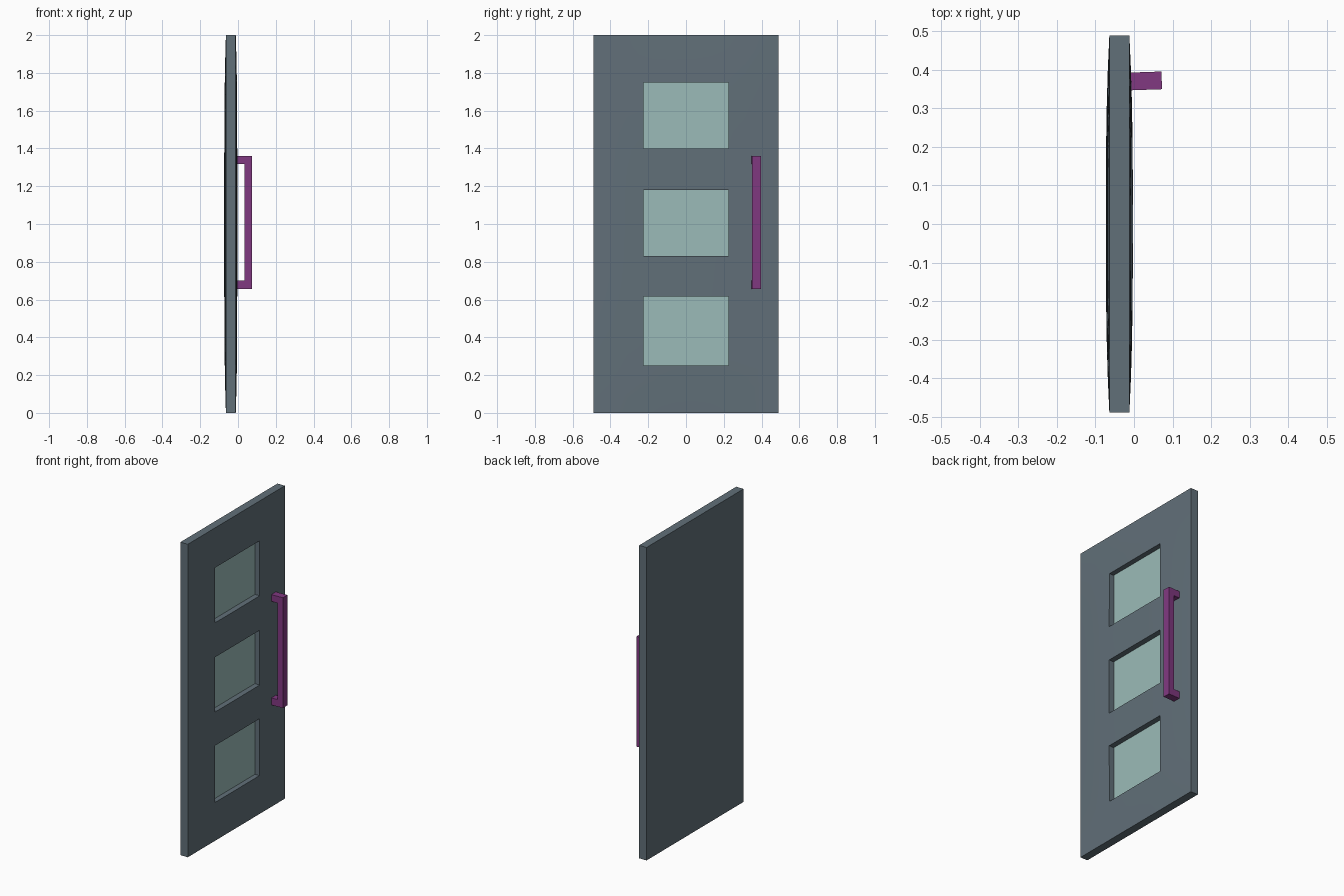
import bpy, bmesh, math
from mathutils import Matrix, Vector

if "Cube" in bpy.data.objects:
    bpy.data.objects.remove(bpy.data.objects["Cube"])

W, H = 0.49, 2.0                 # half width, height
MID, EDGE_T, BULGE = -0.038, 0.026, 0.009
PANE_Y = 0.225
PANES = [(0.25, 0.615), (0.83, 1.18), (1.40, 1.75)]
PANE_X = -0.038


def material(name, rgb):
    m = bpy.data.materials.new(name)
    m.diffuse_color = (*rgb, 1)
    m.use_nodes = True
    m.node_tree.nodes["Principled BSDF"].inputs["Base Color"].default_value = m.diffuse_color
    return m


def finish(name, bm, mat, smooth=False):
    me = bpy.data.meshes.new(name)
    bm.to_mesh(me)
    bm.free()
    ob = bpy.data.objects.new(name, me)
    bpy.context.collection.objects.link(ob)
    me.materials.append(mat)
    if smooth:
        bpy.ops.object.select_all(action='DESELECT')
        ob.select_set(True)
        bpy.context.view_layer.objects.active = ob
        bpy.ops.object.shade_smooth_by_angle(angle=math.radians(30))
    return ob


def subdivide(stops, step):
    """Even cuts between the given stops."""
    out = [stops[0]]
    for a, b in zip(stops, stops[1:]):
        n = max(1, round((b - a) / step))
        out += [a + (b - a) * k / n for k in range(1, n + 1)]
    return out


def half_thickness(y, z):
    u, v = abs(y) / W, abs(z - H / 2) / (H / 2)
    return EDGE_T + BULGE * (1 - u ** 3) * (1 - v ** 4)


slate = material("slate_paint", (0.12, 0.16, 0.19))
glass = material("pale_glass", (0.33, 0.50, 0.48))
purple = material("purple_handle", (0.22, 0.04, 0.22))

# Door slab: gently pillowed on both sides, with three recesses in the front
ys = subdivide([-W, -PANE_Y, PANE_Y, W], 0.09)
zs = subdivide([0] + [z for p in PANES for z in p] + [H], 0.09)
bm = bmesh.new()
box = bmesh.ops.create_grid(bm, x_segments=1, y_segments=1, size=1)
bm.clear()
grid = [[bm.verts.new((MID, y, z)) for z in zs] for y in ys]
skin = [bm.faces.new((grid[i][j], grid[i + 1][j], grid[i + 1][j + 1], grid[i][j + 1]))
        for i in range(len(ys) - 1) for j in range(len(zs) - 1)]
ext = bmesh.ops.extrude_face_region(bm, geom=skin, use_keep_orig=True)
front = {g for g in ext["geom"] if isinstance(g, bmesh.types.BMVert)}
for v in bm.verts:
    t = half_thickness(v.co.y, v.co.z)
    v.co.x = MID + (t if v in front else -t)
bmesh.ops.recalc_face_normals(bm, faces=bm.faces[:])

for z0, z1 in PANES:
    cells = []
    for f in bm.faces:
        c = f.calc_center_median()
        if all(v in front for v in f.verts) and abs(c.y) < PANE_Y and z0 < c.z < z1:
            cells.append(f)
    ext = bmesh.ops.extrude_face_region(bm, geom=cells)
    for g in ext["geom"]:
        if isinstance(g, bmesh.types.BMVert):
            g.co.x = PANE_X
    floor = [g for g in ext["geom"] if isinstance(g, bmesh.types.BMFace)]
    old = [f for f in cells if f.is_valid]
    bmesh.ops.delete(bm, geom=list(set(old + floor)), context='FACES')
    front = {v for v in front if v.is_valid}
finish("door_slab", bm, slate, smooth=True)

# Glass panes at the bottom of the recesses
for k, (z0, z1) in enumerate(PANES):
    bm = bmesh.new()
    bm.faces.new([bm.verts.new((PANE_X, y, z)) for y, z in
                  ((-PANE_Y, z0), (PANE_Y, z0), (PANE_Y, z1), (-PANE_Y, z1))])
    finish(f"glass_pane_{k + 1}", bm, glass)

# Pull handle: C profile in x-z, extruded in y and turned to the door face
profile = [(-0.010, 0.655), (0.072, 0.655), (0.072, 1.36), (-0.010, 1.36),
           (-0.010, 1.317), (0.034, 1.317), (0.034, 0.70), (-0.010, 0.70)]
bm = bmesh.new()
f = bm.faces.new([bm.verts.new((x, 0.35, z)) for x, z in profile])
ext = bmesh.ops.extrude_face_region(bm, geom=[f], use_keep_orig=True)
bmesh.ops.translate(bm, vec=(0, 0.046, 0),
                    verts=[g for g in ext["geom"] if isinstance(g, bmesh.types.BMVert)])
bmesh.ops.recalc_face_normals(bm, faces=bm.faces[:])
bmesh.ops.rotate(bm, verts=bm.verts[:], cent=Vector((0.072, 0.373, 1)),
                 matrix=Matrix.Rotation(math.radians(2), 3, 'Z'))
finish("pull_handle", bm, purple)
